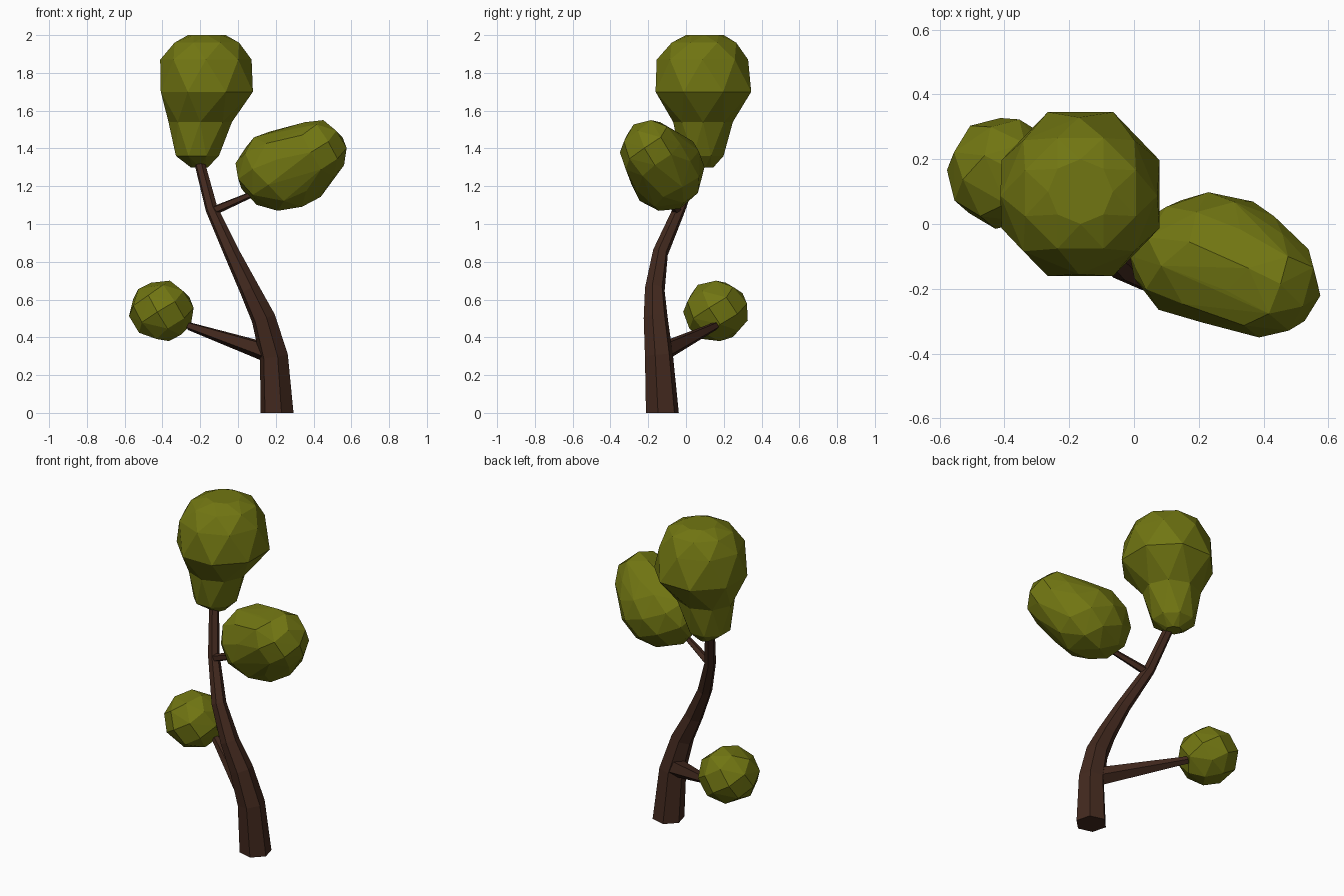
import bpy, bmesh, math
from mathutils import Vector

if "Cube" in bpy.data.objects:
    bpy.data.objects.remove(bpy.data.objects["Cube"])


def material(name, color):
    m = bpy.data.materials.new(name)
    m.diffuse_color = color
    m.use_nodes = True
    m.node_tree.nodes["Principled BSDF"].inputs["Base Color"].default_value = m.diffuse_color
    return m


bark = material("bark", (0.055, 0.022, 0.013, 1))
leaf = material("leaf", (0.165, 0.18, 0.006, 1))


def finish(bm, name, mat):
    bmesh.ops.recalc_face_normals(bm, faces=bm.faces)
    me = bpy.data.meshes.new(name)
    bm.to_mesh(me)
    bm.free()
    me.materials.append(mat)
    ob = bpy.data.objects.new(name, me)
    bpy.context.collection.objects.link(ob)
    return ob


def limb(name, path, sides, start):
    """Tapered faceted tube through (x, y, z, radius) points."""
    bm = bmesh.new()
    pts = [Vector(p[:3]) for p in path]
    rings = []
    for i, p in enumerate(pts):
        t = pts[min(i + 1, len(pts) - 1)] - pts[max(i - 1, 0)]
        if p.z == 0:
            t = Vector((0, 0, 1))
        q = Vector((0, 0, 1)).rotation_difference(t)
        ring = []
        for k in range(sides):
            a = math.radians(start) + math.tau * k / sides
            ring.append(bm.verts.new(p + q @ Vector((math.cos(a), math.sin(a), 0)) * path[i][3]))
        rings.append(ring)
    for a, b in zip(rings, rings[1:]):
        for k in range(sides):
            n = (k + 1) % sides
            bm.faces.new((a[k], a[n], b[n], b[k]))
    bm.faces.new(rings[0])
    bm.faces.new(rings[-1])
    return finish(bm, name, bark)


def hull_clump(name, balls, lo, hi):
    """Faceted hull around (centre, radii, point count) balls, fitted to a box."""
    pts = []
    for c, r, n in balls:
        for i in range(n):
            z = 1 - 2 * (i + 0.5) / n
            s, a = math.sqrt(1 - z * z), i * 2.39996
            d = (s * math.cos(a), s * math.sin(a), z)
            pts.append([c[k] + r[k] * d[k] for k in range(3)])
    mn = [min(p[k] for p in pts) for k in range(3)]
    mx = [max(p[k] for p in pts) for k in range(3)]
    bm = bmesh.new()
    for p in pts:
        bm.verts.new([lo[k] + (p[k] - mn[k]) / (mx[k] - mn[k]) * (hi[k] - lo[k]) for k in range(3)])
    bmesh.ops.convex_hull(bm, input=bm.verts)
    bmesh.ops.delete(bm, geom=[v for v in bm.verts if not v.link_faces], context='VERTS')
    return finish(bm, name, leaf)


def loft_clump(name, levels, n=8):
    """Triangulated staggered rings given as (z, x, y, rx, ry)."""
    bm = bmesh.new()
    rings = []
    for i, (z, x, y, rx, ry) in enumerate(levels):
        angles = [math.tau * (k + 0.5 * (i % 2)) / n for k in range(n)]
        rings.append([bm.verts.new((x + rx * math.cos(a), y + ry * math.sin(a), z)) for a in angles])
    for i, (a, b) in enumerate(zip(rings, rings[1:])):
        for k in range(n):
            m = (k + 1) % n
            if i % 2 == 0:
                bm.faces.new((a[k], a[m], b[k]))
                bm.faces.new((a[m], b[m], b[k]))
            else:
                bm.faces.new((a[k], b[m], b[k]))
                bm.faces.new((a[k], a[m], b[m]))
    bm.faces.new(rings[0])
    bm.faces.new(rings[-1])
    return finish(bm, name, leaf)


# trunk and its two side branches
limb("trunk", [(0.207, -0.125, 0, 0.09), (0.19, -0.143, 0.3, 0.077),
               (0.135, -0.16, 0.5, 0.066), (0.06, -0.165, 0.655, 0.054),
               (-0.035, -0.135, 0.85, 0.042), (-0.14, -0.035, 1.08, 0.033),
               (-0.205, 0.06, 1.33, 0.028)], 6, -15)
limb("lower_branch", [(0.16, -0.13, 0.32, 0.055), (-0.26, 0.155, 0.46, 0.022)], 5, 0)
limb("upper_branch", [(-0.13, -0.045, 1.07, 0.025), (0.09, -0.11, 1.165, 0.016)], 5, 0)

# foliage clumps
hull_clump("lower_foliage", [((0, 0, 0), (1, 1, 1), 30)],
           (-0.577, -0.015, 0.38), (-0.235, 0.327, 0.70))
hull_clump("side_foliage",
           [((0.245, -0.105, 1.285), (0.255, 0.21, 0.22), 42),
            ((0.41, -0.185, 1.385), (0.17, 0.17, 0.17), 30)],
           (-0.013, -0.35, 1.07), (0.575, 0.098, 1.55))
loft_clump("top_foliage", [(1.30, -0.205, 0.1, 0.045, 0.045), (1.36, -0.215, 0.085, 0.123, 0.123),
                           (1.54, -0.2, 0.09, 0.168, 0.158), (1.70, -0.165, 0.092, 0.264, 0.274),
                           (1.87, -0.17, 0.087, 0.242, 0.242), (1.96, -0.165, 0.095, 0.185, 0.185),
                           (2.0, -0.165, 0.1, 0.10, 0.10)])
